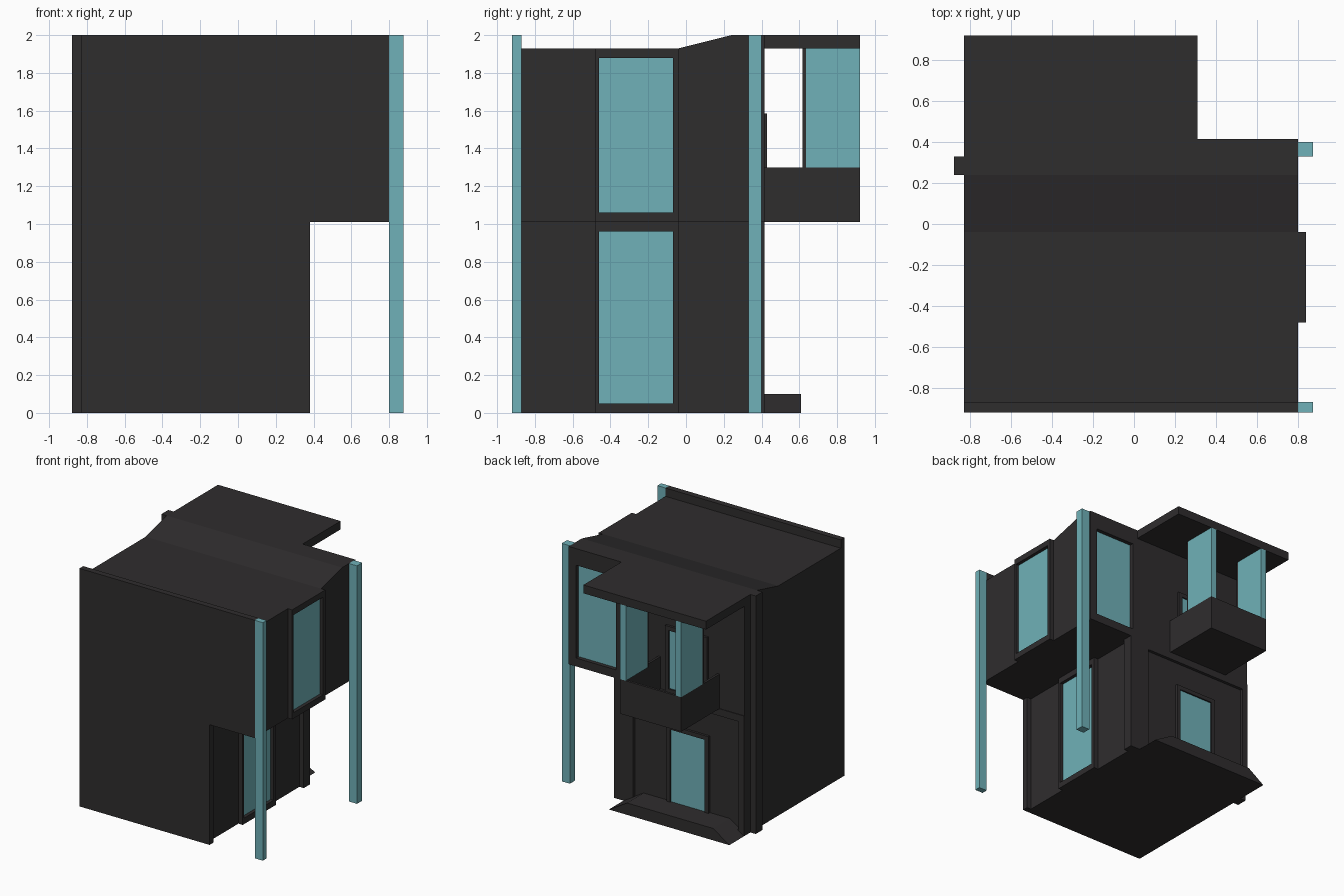
import bpy, bmesh

if "Cube" in bpy.data.objects:
    bpy.data.objects.remove(bpy.data.objects["Cube"])


def material(name, rgb):
    m = bpy.data.materials.new(name)
    m.diffuse_color = (*rgb, 1)
    m.use_nodes = True
    m.node_tree.nodes["Principled BSDF"].inputs["Base Color"].default_value = m.diffuse_color
    return m


DARK = material("dark_cladding", (0.028, 0.026, 0.027))
TEAL = material("teal_glass", (0.16, 0.44, 0.48))


def build(name, verts, faces, mat):
    bm = bmesh.new()
    vs = [bm.verts.new(v) for v in verts]
    for f in faces:
        bm.faces.new([vs[i] for i in f])
    bmesh.ops.recalc_face_normals(bm, faces=bm.faces)
    me = bpy.data.meshes.new(name)
    bm.to_mesh(me)
    bm.free()
    me.materials.append(mat)
    ob = bpy.data.objects.new(name, me)
    bpy.context.collection.objects.link(ob)
    return ob


def place(axis, d, a, b):
    """Point at depth d on the axis, a/b on the remaining axes in order."""
    return (d, a, b) if axis == "x" else (a, d, b)


def prism(name, profile, axis, d0, d1, mat=DARK):
    n = len(profile)
    verts = [place(axis, d, *p) for d in (d0, d1) for p in profile]
    faces = [(i, (i + 1) % n, n + (i + 1) % n, n + i) for i in range(n)]
    faces += [tuple(range(n)), tuple(range(n, 2 * n))]
    return build(name, verts, faces, mat)


def box(name, x0, x1, y0, y1, z0, z1, mat=DARK):
    return prism(name, [(y0, z0), (y1, z0), (y1, z1), (y0, z1)], "x", x0, x1, mat)


def frame(name, axis, d0, d1, outer, inner):
    """Rectangular ring; outer and inner are (a0, a1, z0, z1)."""
    def rect(r):
        return [(r[0], r[2]), (r[1], r[2]), (r[1], r[3]), (r[0], r[3])]
    verts = [place(axis, d, *p) for d in (d0, d1) for r in (outer, inner) for p in rect(r)]
    faces = []
    for i in range(4):
        j = (i + 1) % 4
        for s, t in ((0, 4), (8, 12), (0, 8), (4, 12)):
            faces.append((s + i, s + j, t + j, t + i))
    return build(name, verts, faces, DARK)


# Main storeys
box("ground_floor", -0.83, 0.34, -0.87, 0.39, 0, 1.01)
prism("upper_floor_and_roof",
      [(-0.87, 1.01), (0.37, 1.01), (0.37, 2), (0.24, 2), (-0.04, 1.93), (-0.87, 1.93)],
      "x", -0.83, 0.80)

# L-shaped front wall and left pilaster
prism("front_wall", [(-0.83, 0), (0.38, 0), (0.38, 1.01), (0.80, 1.01), (0.80, 2), (-0.83, 2)],
      "y", -0.92, -0.87)
box("left_pilaster", -0.88, -0.83, 0.24, 0.33, 0, 2)
box("ground_corner_pillar", 0.30, 0.38, 0.33, 0.415, 0, 1.01)

# Full-height corner posts
for label, y0, y1 in (("front", -0.92, -0.87), ("rear", 0.33, 0.40)):
    box(label + "_post", 0.80, 0.875, y0, y1, 0, 2, TEAL)

# Side windows on both storeys
for label, x, z0, z1, g0, g1 in (("ground", 0.34, 0, 1.01, 0.05, 0.96),
                                 ("upper", 0.80, 1.01, 1.93, 1.06, 1.88)):
    frame(label + "_side_window_frame", "x", x, x + 0.04,
          (-0.48, -0.04, z0, z1), (-0.46, -0.07, g0, g1))
    box(label + "_side_window_glass", x, x + 0.012, -0.46, -0.07, g0, g1, TEAL)

# Rear wall surrounds, with a large window at the upper right corner
frame("ground_rear_surround", "y", 0.39, 0.415, (-0.83, 0.30, 0, 1.01), (-0.78, 0.20, 0.04, 0.95))
box("upper_rear_wall", -0.83, 0.31, 0.37, 0.41, 1.01, 1.93)
frame("rear_window_frame", "y", 0.37, 0.415, (0.31, 0.80, 1.01, 2), (0.36, 0.73, 1.08, 1.86))
box("rear_window_glass", 0.36, 0.73, 0.37, 0.382, 1.08, 1.86, TEAL)

# Rear doors, one per storey
for label, y, z0, z1 in (("ground", 0.39, 0.10, 0.71), ("balcony", 0.41, 1.06, 1.55)):
    frame(label + "_door_frame", "y", y, y + 0.02,
          (-0.495, -0.105, z0 - 0.035, z1 + 0.035), (-0.46, -0.14, z0, z1))
    box(label + "_door_glass", -0.46, -0.14, y, y + 0.008, z0, z1, TEAL)

# Doorstep with ramped ends
prism("doorstep", [(-0.83, 0), (0.29, 0), (0.12, 0.10), (-0.68, 0.10)], "y", 0.39, 0.61)

# Balcony tray: floor and three parapets
box("balcony_floor", -0.60, -0.03, 0.41, 0.92, 1.01, 1.03)
box("balcony_back_parapet", -0.60, -0.03, 0.90, 0.92, 1.03, 1.30)
for label, x0 in (("left", -0.60), ("right", -0.05)):
    box("balcony_%s_parapet" % label, x0, x0 + 0.02, 0.41, 0.90, 1.03, 1.30)

# Teal side screens with a dark edge strip
for label, x0 in (("left", -0.60), ("right", -0.085)):
    box("balcony_%s_screen" % label, x0, x0 + 0.055, 0.635, 0.92, 1.30, 1.93, TEAL)
    box("balcony_%s_screen_edge" % label, x0, x0 + 0.055, 0.618, 0.635, 1.30, 1.93)

# Canopy over the balcony
box("canopy", -0.83, 0.31, 0.37, 0.92, 1.93, 2)
